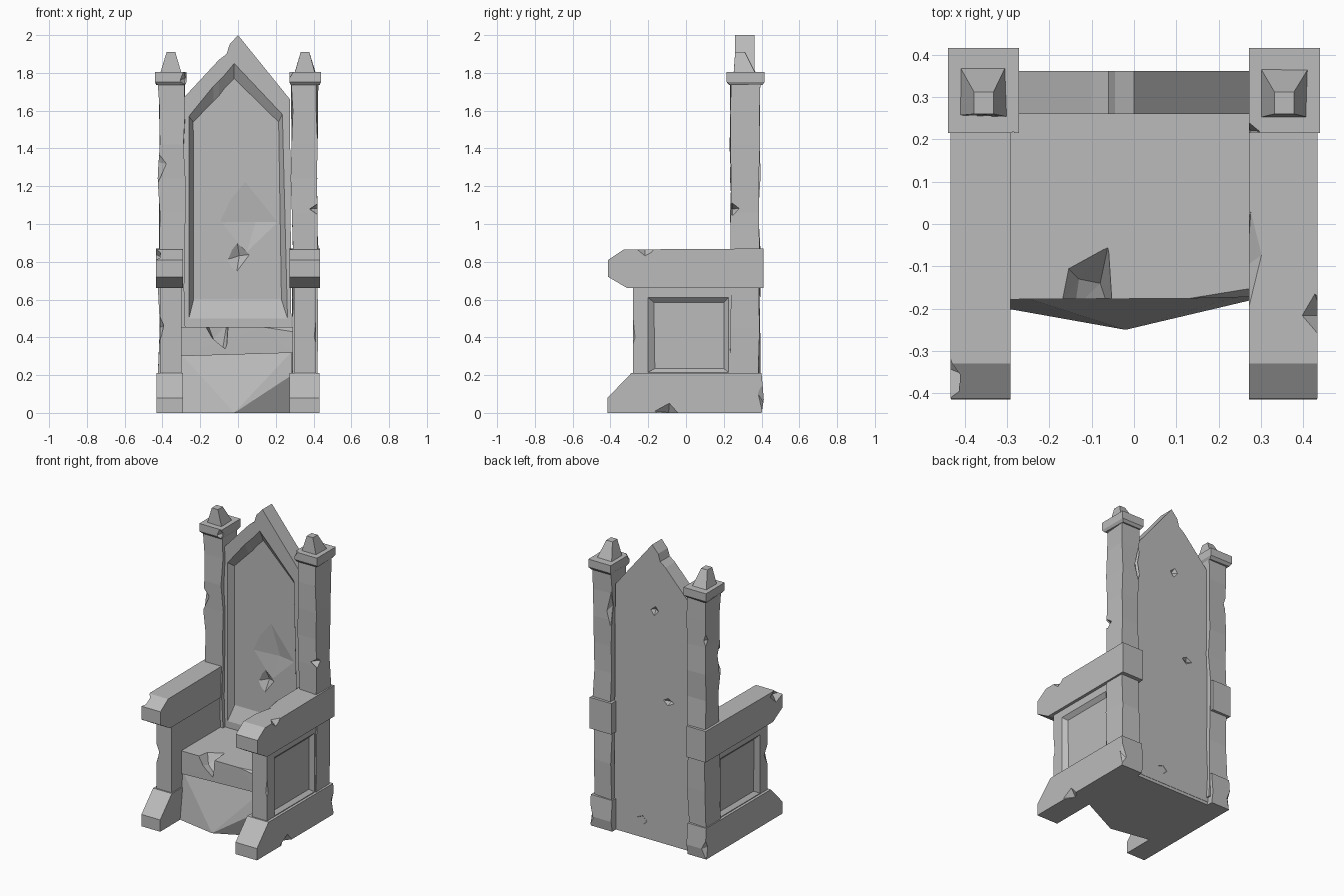
import bpy, bmesh, random
from mathutils import Vector

random.seed(4)
cube = bpy.data.objects.get("Cube")
if cube:
    bpy.data.objects.remove(cube, do_unlink=True)

stone = bpy.data.materials.new("grey stone")
stone.use_nodes = True
GREY = (0.5, 0.5, 0.5, 1)
stone.diffuse_color = GREY
stone.node_tree.nodes["Principled BSDF"].inputs["Base Color"].default_value = GREY


def finish(name, bm):
    bmesh.ops.recalc_face_normals(bm, faces=bm.faces)
    mesh = bpy.data.meshes.new(name)
    bm.to_mesh(mesh)
    bm.free()
    mesh.materials.append(stone)
    obj = bpy.data.objects.new(name, mesh)
    bpy.context.collection.objects.link(obj)
    return obj


def loft(name, loops):
    """Bridge equal-length loops of points and cap both ends."""
    bm = bmesh.new()
    rings = [[bm.verts.new(p) for p in loop] for loop in loops]
    n = len(rings[0])
    for a, b in zip(rings, rings[1:]):
        for i in range(n):
            j = (i + 1) % n
            bm.faces.new((a[i], a[j], b[j], b[i]))
    bm.faces.new(rings[0])
    bm.faces.new(rings[-1])
    return finish(name, bm)


def hull(name, points):
    bm = bmesh.new()
    for p in points:
        bm.verts.new(p)
    bmesh.ops.convex_hull(bm, input=bm.verts)
    return finish(name, bm)


def rect(s, x0, x1, y0, y1, z, wear=0.0):
    """Horizontal rectangle, mirrored by s, with worn corners."""
    def w():
        return random.uniform(-wear, wear)
    return [(s * x + w(), y + w(), z)
            for x, y in ((x0, y0), (x1, y0), (x1, y1), (x0, y1))]


def side_loop(x, profile):
    return [(x, y, z) for y, z in profile]


def front_loop(y, profile):
    return [(x, y, z) for x, z in profile]


def cut(obj, cutter):
    mod = obj.modifiers.new("chip", 'BOOLEAN')
    mod.operation = 'DIFFERENCE'
    mod.solver = 'EXACT'
    mod.object = cutter
    cutter.hide_render = True
    with bpy.context.temp_override(object=obj, active_object=obj,
                                   selected_objects=[obj]):
        bpy.ops.object.modifier_apply(modifier=mod.name)
    bpy.data.objects.remove(cutter, do_unlink=True)


def chip(obj, center, size):
    """Knock an uneven diamond-shaped piece out of a part."""
    points = []
    for axis in range(3):
        for sign in (-1, 1):
            p = Vector([random.uniform(-0.25, 0.25) * k for k in size])
            p[axis] = sign * size[axis]
            points.append(Vector(center) + p)
    cut(obj, hull("chip_cutter", points))


# Side assemblies: foot, panel, armrest, pillar, cap and finial
FOOT = [(-.415, 0), (-.415, .08), (-.29, .21), (.4, .21), (.412, .07), (.4, 0)]
ARM = [(-.412, .72), (-.412, .81), (-.33, .865), (.41, .87), (.41, .66), (-.31, .66)]
PANEL = [(-.28, .2), (-.28, .67), (.26, .67), (.26, .2)]
RIM = [(-.2, .215), (-.2, .61), (.225, .61), (.225, .215)]
FLOOR = [(-.165, .235), (-.17, .585), (.2, .585), (.2, .235)]
parts = {}
for s, side in ((1, "left"), (-1, "right")):
    inner = .272 if s > 0 else .292
    parts[side + "_foot"] = loft(side + "_foot", [
        side_loop(s * inner, FOOT), side_loop(s * .432, FOOT)])
    parts[side + "_armrest"] = loft(side + "_armrest", [
        side_loop(s * inner, ARM), side_loop(s * .434, ARM)])
    parts[side + "_panel"] = loft(side + "_panel", [
        side_loop(s * .3, PANEL), side_loop(s * .414, PANEL),
        side_loop(s * .414, RIM), side_loop(s * .39, FLOOR)])
    levels = (0.05, .22, .45, .66, .87, 1.06, 1.24, 1.42, 1.6, 1.77)
    parts[side + "_pillar"] = loft(side + "_pillar", [
        rect(s, .285, .42, .238, .388, z, .007) for z in levels])
    parts[side + "_cap"] = loft(side + "_cap", [
        rect(s, .283, .428, .23, .4, 1.735, .004),
        rect(s, .272, .44, .215, .416, 1.752),
        rect(s, .272, .44, .215, .416, 1.805)])
    loft(side + "_finial", [
        rect(s, .302, .41, .255, .368, 1.8, .003),
        rect(s, .332, .378, .26, .312, 1.91)])

# Backrest with a pointed top and a sunken front panel
OUTER = [(-.295, .02), (-.295, 1.66), (-.1, 1.87), (-.06, 1.9),
         (-.045, 1.95), (0, 2), (.275, 1.66), (.285, .02)]
EDGE = [(-.26, .5), (-.26, 1.57), (-.13, 1.73), (-.1, 1.76),
        (-.07, 1.79), (-.02, 1.85), (.235, 1.58), (.262, .5)]
SUNK = [(-.235, .6), (-.237, 1.54), (-.13, 1.65), (-.1, 1.68),
        (-.07, 1.72), (-.02, 1.77), (.215, 1.54), (.23, .6)]
backrest = loft("backrest", [
    front_loop(.362, OUTER), front_loop(.26, OUTER),
    front_loop(.26, EDGE), front_loop(.3, SUNK)])

# Seat slab with a broken notch in its front edge
seat = hull("seat", [
    (-.31, -.178, .3), (.29, -.172, .318), (-.31, -.178, .455), (.13, -.176, .455),
    (.29, -.15, .455), (.29, -.172, .43), (-.31, .28, .455), (.29, .28, .455),
    (-.31, .28, .3), (.29, .28, .318)])
cut(seat, hull("notch_cutter", [
    (-.16, -.1, .47), (-.06, -.045, .47), (-.05, -.2, .47), (-.18, -.2, .47),
    (-.14, -.2, .4), (-.06, -.2, .335), (-.08, -.14, .345), (-.13, -.13, .39)]))

# Rough plinth under the seat, bulging forward at the bottom
hull("plinth", [
    (-.3, -.16, .31), (.285, -.16, .325), (.285, -.178, .2), (-.02, -.25, 0),
    (-.3, -.2, 0), (.285, -.1, 0), (-.3, .36, 0), (.285, .36, 0),
    (-.3, .36, .31), (.285, .36, .325)])

# Chips and worn corners: part, centre, half size
CHIPS = [
    ("left_pillar", (.43, .245, 1.08), (.06, .05, .045)),
    ("left_pillar", (.29, .39, 1.5), (.03, .03, .13)),
    ("right_pillar", (-.43, .24, 1.31), (.05, .04, .12)),
    ("right_pillar", (-.43, .39, 1.46), (.03, .05, .08)),
    ("left_armrest", (.44, -.22, .87), (.06, .06, .05)),
    ("left_armrest", (.272, -.08, .87), (.03, .14, .03)),
    ("right_armrest", (-.44, -.36, .83), (.045, .11, .06)),
    ("left_foot", (.435, -.1, 0), (.04, .07, .06)),
    ("left_foot", (.435, .415, .08), (.03, .035, .13)),
    ("right_foot", (-.435, .415, .06), (.04, .04, .12)),
    ("right_panel", (-.42, -.28, .45), (.03, .04, .07)),
    ("left_panel", (.42, -.285, .42), (.025, .025, .1)),
    ("left_cap", (.272, .215, 1.8), (.025, .03, .03)),
    ("right_cap", (-.285, .21, 1.77), (.03, .04, .05)),
]
for name, center, size in CHIPS:
    chip(parts[name], center, size)

# Damage on the front and back of the backrest
for center, size in (((.06, .3, 1.05), (.17, .018, .2)),
                     ((0, .298, .82), (.06, .03, .09)),
                     ((-.02, .365, 1.55), (.03, .025, .04)),
                     ((-.12, .365, .97), (.05, .025, .03)),
                     ((.07, .365, .12), (.05, .025, .03))):
    chip(backrest, center, size)
